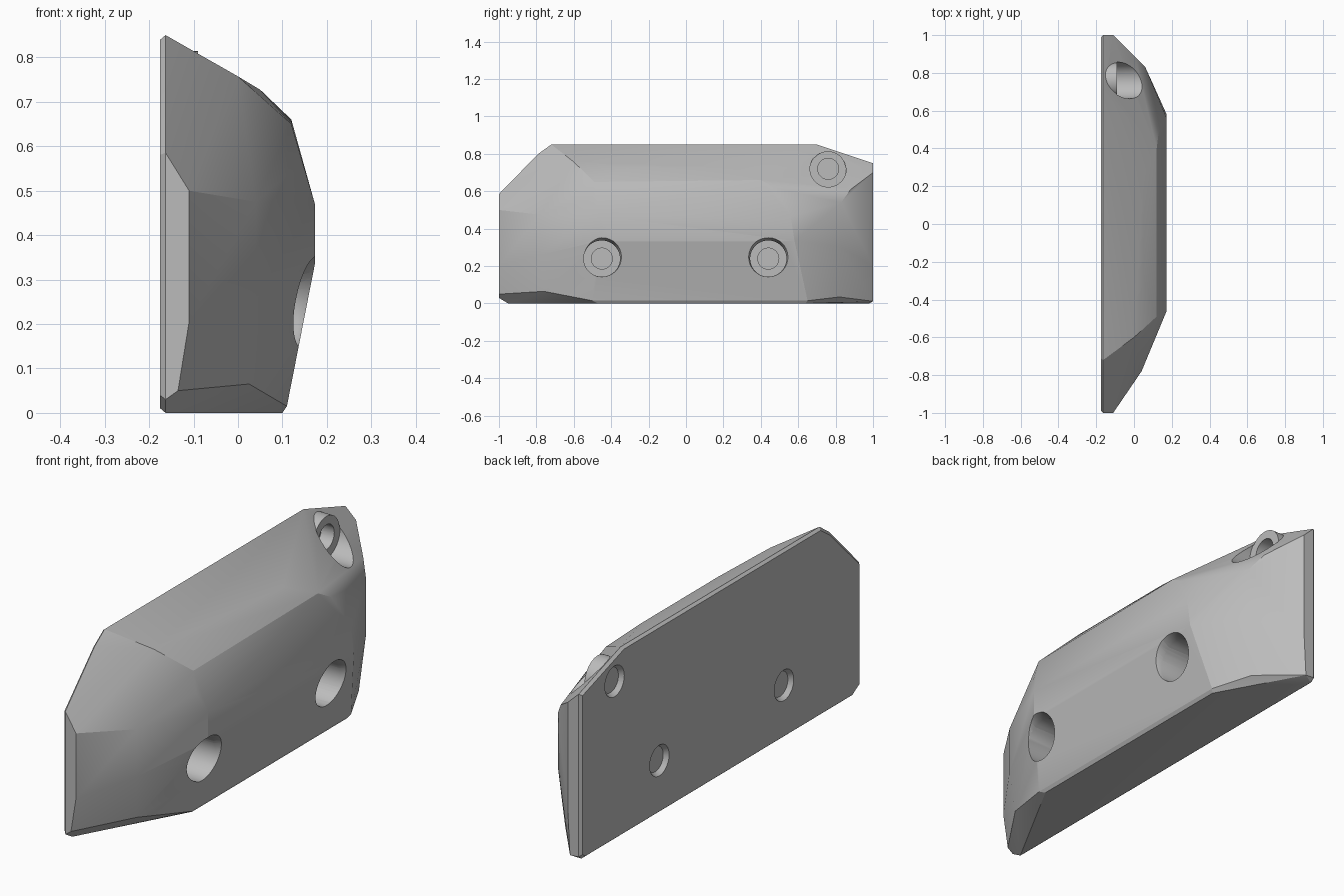
import bpy, bmesh, math
from mathutils import Matrix

cube = bpy.data.objects.get("Cube")
if cube:
    bpy.data.objects.remove(cube)

grey = bpy.data.materials.new("plain grey")
grey.use_nodes = True
colour = (0.5, 0.5, 0.5, 1)
grey.diffuse_color = colour
grey.node_tree.nodes["Principled BSDF"].inputs["Base Color"].default_value = colour


def make(name, bm):
    mesh = bpy.data.meshes.new(name)
    bm.to_mesh(mesh)
    bm.free()
    mesh.materials.append(grey)
    ob = bpy.data.objects.new(name, mesh)
    bpy.context.collection.objects.link(ob)
    return ob


def tube(name, x0, x1, r0, r1, y, z):
    """Round plug along x, radius r0 at x0 and r1 at x1."""
    bm = bmesh.new()
    bmesh.ops.create_cone(bm, cap_ends=True, segments=48, radius1=r0, radius2=r1, depth=x1 - x0)
    place = Matrix.Translation(((x0 + x1) / 2, y, z)) @ Matrix.Rotation(math.pi / 2, 4, 'Y')
    bmesh.ops.transform(bm, matrix=place, verts=bm.verts)
    return make(name, bm)


def combine(target, tool, operation):
    mod = target.modifiers.new(operation.title(), 'BOOLEAN')
    mod.operation, mod.object, mod.solver = operation, tool, 'EXACT'
    bpy.context.view_layer.objects.active = target
    bpy.ops.object.modifier_apply(modifier=mod.name)
    bpy.data.objects.remove(tool)


# Faceted body: hull of the bevelled wall outline and the facet corners
BACK, RIM, INSET = -0.175, -0.163, 0.012
outline = [(-1, .03), (-.95, 0), (.98, 0), (1, .015), (1, .75), (.7, .85), (-.72, .85), (-.79, .8), (-1, .585)]
points = [(RIM, y, z) for y, z in outline]
points += [(BACK, y * (1 - INSET), .425 + (z - .425) * (1 - 2 * INSET)) for y, z in outline]
points += [
    # front end
    (-.11, -1, .5), (-.11, -1, .205), (-.135, -1, .05),
    (.04, -.78, .475), (.04, -.78, .26), (.025, -.76, .065),
    # crown
    (0, -.6, .757), (.12, -.49, .65), (.14, -.5, .56),
    (.05, -.3, .727), (.05, .25, .727), (.12, .4, .66), (.13, .48, .615),
    # outer face
    (.173, -.46, .47), (.173, -.46, .335), (.173, .56, .465), (.173, .58, .335),
    # foot
    (.11, -.5, .015), (.1, -.47, 0), (.11, .65, .015), (.1, .64, 0),
    # back end
    (.06, .83, .54), (.06, .83, .3), (.03, .82, .035), (.01, .88, .61),
    (-.11, 1, .7), (-.11, 1, .2), (-.12, 1, .012),
]
bm = bmesh.new()
for p in points:
    bm.verts.new(p)
hull = bmesh.ops.convex_hull(bm, input=bm.verts)
loose = [v for v in bm.verts if not v.link_faces]
bmesh.ops.delete(bm, geom=loose, context='VERTS')
bmesh.ops.dissolve_limit(bm, angle_limit=math.radians(1), verts=bm.verts, edges=bm.edges)
bmesh.ops.recalc_face_normals(bm, faces=bm.faces)
body = make("faceted_block", bm)

# Bolt seats: counterbored holes, the upper one with a raised round collar
LEDGE = -0.09
for y, z, has_collar in ((-.45, .24, False), (.44, .24, False), (.76, .72, True)):
    combine(body, tube("counterbore", LEDGE, .4, .097, .097, y, z), 'DIFFERENCE')
    if has_collar:
        combine(body, tube("collar", RIM - .003, LEDGE, .094, .094, y, z), 'UNION')
    else:
        combine(body, tube("rim_chamfer", .11, .19, .088, .118, y, z), 'DIFFERENCE')
    combine(body, tube("bolt_hole", -.3, .4, .056, .056, y, z), 'DIFFERENCE')
    combine(body, tube("back_chamfer", BACK - .01, BACK + .02, .076, .056, y, z), 'DIFFERENCE')

# Soft shading over shallow facets, crisp edges elsewhere
bpy.ops.object.select_all(action='DESELECT')
body.select_set(True)
bpy.context.view_layer.objects.active = body
bpy.ops.object.shade_smooth_by_angle(angle=math.radians(22))
